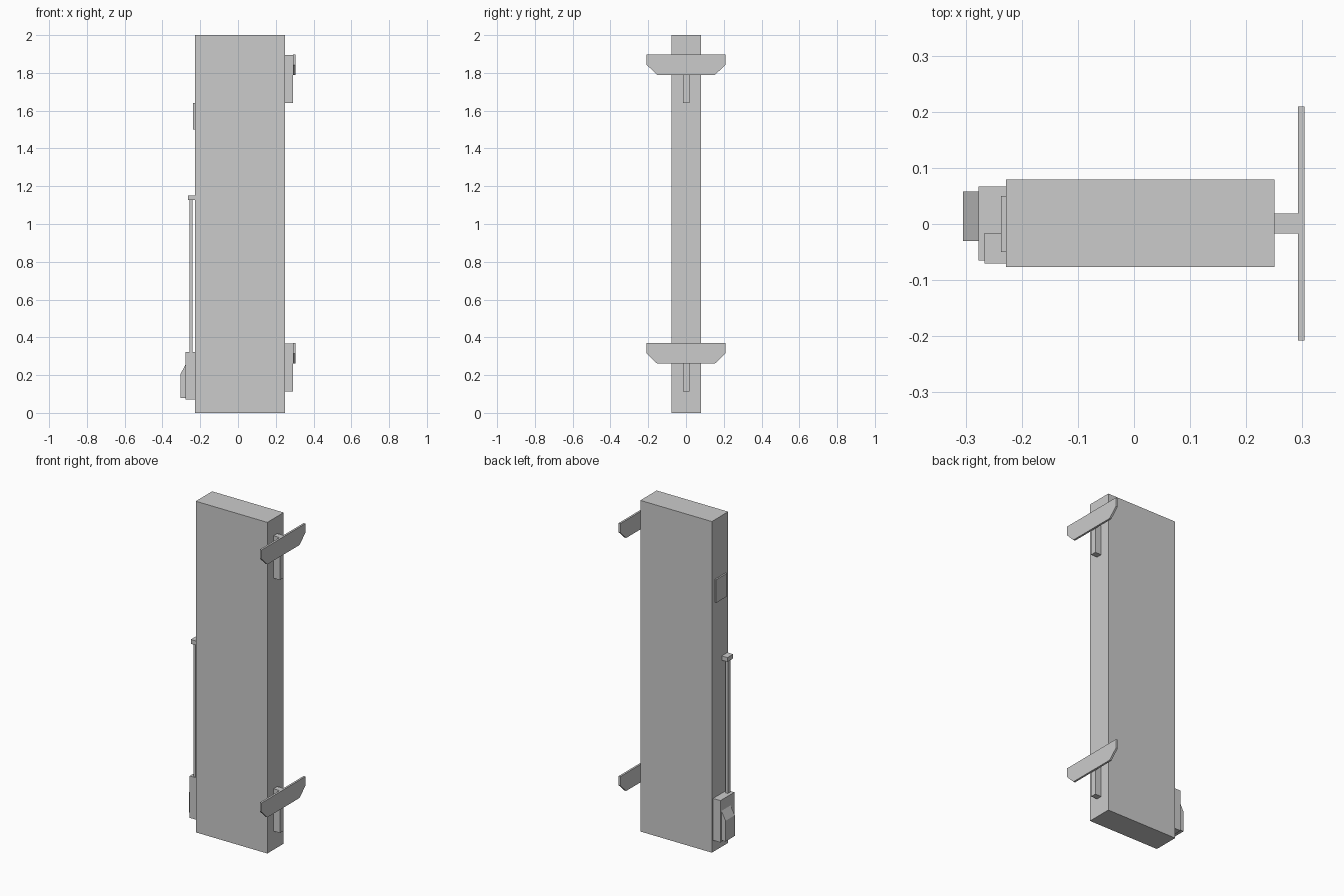
import bpy
import bmesh

cube = bpy.data.objects.get("Cube")
if cube:
    bpy.data.objects.remove(cube, do_unlink=True)

# Single light grey finish
grey = bpy.data.materials.new("light_grey")
grey.use_nodes = True
colour = (0.6, 0.6, 0.6, 1.0)
grey.diffuse_color = colour
grey.node_tree.nodes["Principled BSDF"].inputs["Base Color"].default_value = colour


def prism(name, outline, axis, low, high):
    """Extrude a 2D outline along x or y (axis 0 or 1); outline holds (other, z)."""
    def place(point, depth):
        a, z = point
        return (depth, a, z) if axis == 0 else (a, depth, z)

    bm = bmesh.new()
    base = bm.faces.new([bm.verts.new(place(p, low)) for p in outline])
    extruded = bmesh.ops.extrude_face_region(bm, geom=[base])["geom"]
    for vert in extruded:
        if isinstance(vert, bmesh.types.BMVert):
            vert.co[axis] = high
    bmesh.ops.recalc_face_normals(bm, faces=bm.faces)
    mesh = bpy.data.meshes.new(name)
    bm.to_mesh(mesh)
    bm.free()
    mesh.materials.append(grey)
    obj = bpy.data.objects.new(name, mesh)
    bpy.context.collection.objects.link(obj)
    return obj


def box(name, x, y, z):
    outline = [(x[0], z[0]), (x[1], z[0]), (x[1], z[1]), (x[0], z[1])]
    return prism(name, outline, 1, *y)


LEFT, RIGHT = -0.228, 0.25

# Main slab
box("body", (LEFT, RIGHT), (-0.077, 0.079), (0, 2))

# Two wall brackets: a stem and a cross plate with chamfered lower corners
for label, top in (("lower", 0.37), ("upper", 1.898)):
    box(label + "_bracket_stem", (RIGHT, 0.292), (-0.017, 0.019), (top - 0.258, top - 0.002))
    plate = [(-0.208, top), (-0.208, top - 0.055), (-0.154, top - 0.108),
             (0.154, top - 0.108), (0.209, top - 0.055), (0.209, top)]
    prism(label + "_bracket_plate", plate, 0, 0.292, 0.304)

# Thin panel on the narrow side
box("side_panel", (-0.237, LEFT), (-0.05, 0.05), (1.5, 1.64))

# Lower housing with a sloped-top cover
box("housing", (-0.277, LEFT), (-0.065, 0.067), (0.07, 0.323))
cover = [(-0.277, 0.08), (-0.305, 0.08), (-0.305, 0.205), (-0.277, 0.257)]
prism("housing_cover", cover, 1, -0.03, 0.058)

# Slim rod rising from the housing to its end clip
box("rod", (-0.257, -0.242), (-0.058, -0.032), (0.323, 1.126))
box("rod_clip", (-0.266, LEFT), (-0.07, -0.016), (1.126, 1.152))
